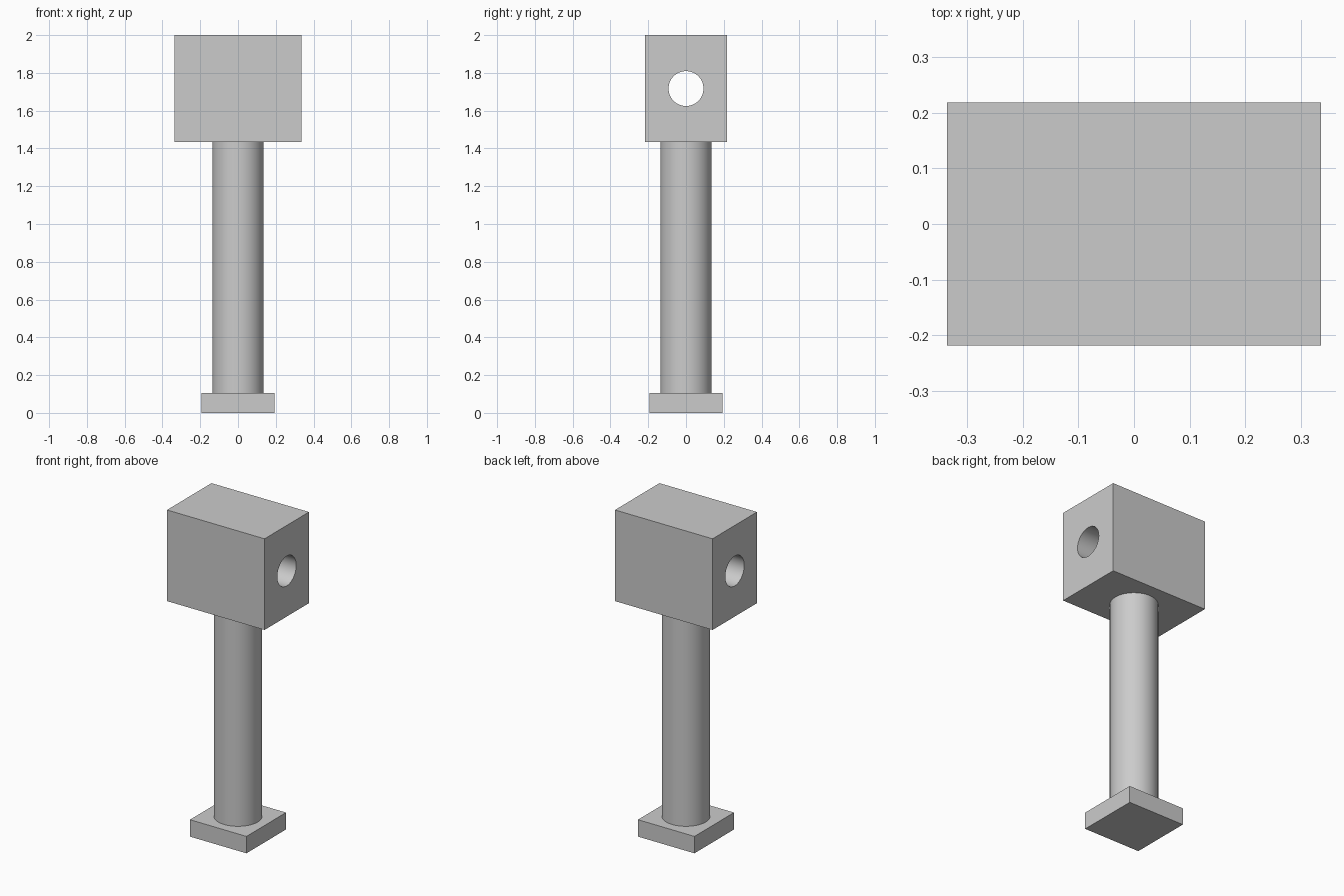
import bpy
import math

default_cube = bpy.data.objects.get("Cube")
if default_cube:
    bpy.data.objects.remove(default_cube, do_unlink=True)

# Single grey material
GREY = (0.6, 0.6, 0.6, 1)
grey = bpy.data.materials.new("plain grey")
grey.use_nodes = True
grey.diffuse_color = GREY
grey.node_tree.nodes["Principled BSDF"].inputs["Base Color"].default_value = GREY


def finish(name):
    obj = bpy.context.object
    obj.name = name
    obj.data.materials.append(grey)
    return obj


def box(name, width, depth, bottom, top):
    bpy.ops.mesh.primitive_cube_add(size=1, location=(0, 0, (bottom + top) / 2))
    bpy.context.object.scale = (width, depth, top - bottom)
    bpy.ops.object.transform_apply(location=False, rotation=False, scale=True)
    return finish(name)


def cylinder(name, radius, length, z, tilt=0):
    bpy.ops.mesh.primitive_cylinder_add(
        vertices=64, radius=radius, depth=length,
        location=(0, 0, z), rotation=(0, tilt, 0))
    return finish(name)


def smooth(obj):
    bpy.ops.object.select_all(action="DESELECT")
    obj.select_set(True)
    bpy.context.view_layer.objects.active = obj
    bpy.ops.object.shade_smooth_by_angle(angle=math.radians(30))


BASE_TOP, HEAD_BOTTOM, HEAD_TOP = 0.105, 1.434, 2.0

# Square foot and round column
box("base_plate", 0.388, 0.388, 0, BASE_TOP)
column = cylinder("column", 0.136, HEAD_BOTTOM - BASE_TOP,
                  (BASE_TOP + HEAD_BOTTOM) / 2)
smooth(column)

# Head block with a round hole bored from side to side
head = box("head_block", 0.67, 0.436, HEAD_BOTTOM, HEAD_TOP)
cutter = cylinder("bore_cutter", 0.0925, 1, (HEAD_BOTTOM + HEAD_TOP) / 2,
                  math.pi / 2)
cutter.hide_render = True
bore = head.modifiers.new("bore", "BOOLEAN")
bore.operation = "DIFFERENCE"
bore.solver = "EXACT"
bore.object = cutter
bpy.context.view_layer.objects.active = head
bpy.ops.object.modifier_apply(modifier=bore.name)
bpy.data.objects.remove(cutter, do_unlink=True)
smooth(head)
